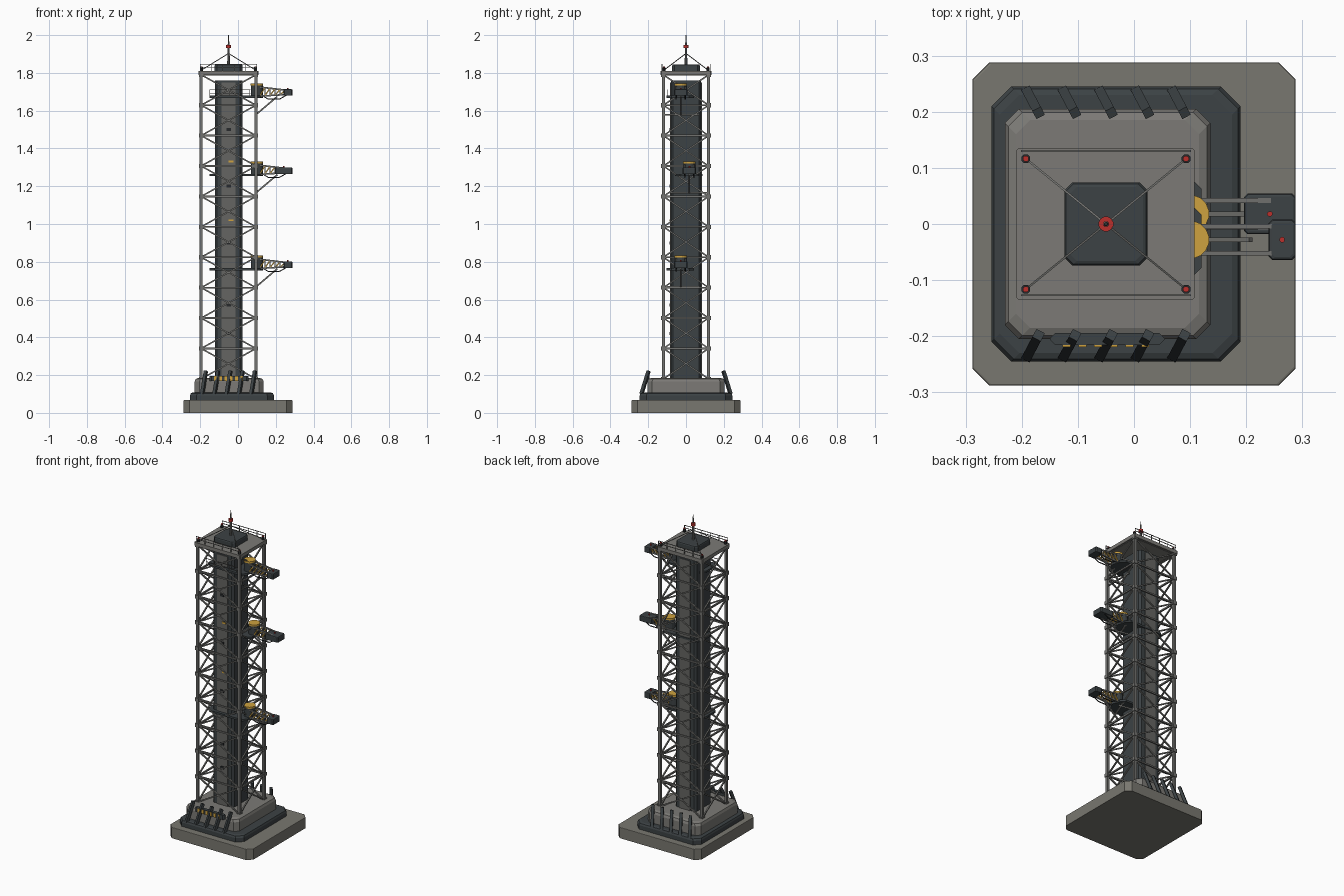
import bpy, bmesh, math
from mathutils import Vector, Matrix

cube = bpy.data.objects.get("Cube")
if cube:
    bpy.data.objects.remove(cube, do_unlink=True)


def material(name, r, g, b):
    m = bpy.data.materials.new(name)
    m.use_nodes = True
    m.diffuse_color = (r, g, b, 1)
    node = next(n for n in m.node_tree.nodes if n.type == 'BSDF_PRINCIPLED')
    node.inputs["Base Color"].default_value = (r, g, b, 1)
    node.inputs["Roughness"].default_value = 0.8
    return m


CONCRETE = material("concrete", 0.19, 0.185, 0.16)
PLATE = material("plate grey", 0.2, 0.195, 0.18)
STEEL = material("steel grey", 0.17, 0.17, 0.16)
PANEL = material("panel grey", 0.13, 0.13, 0.122)
SLATE = material("dark slate", 0.045, 0.054, 0.058)
BLACK = material("near black", 0.02, 0.023, 0.025)
YELLOW = material("warning yellow", 0.62, 0.36, 0.05)
RED = material("lamp red", 0.5, 0.03, 0.025)


def finish(bm, name, mat):
    bmesh.ops.recalc_face_normals(bm, faces=bm.faces)
    mesh = bpy.data.meshes.new(name)
    bm.to_mesh(mesh)
    bm.free()
    mesh.materials.append(mat)
    ob = bpy.data.objects.new(name, mesh)
    bpy.context.collection.objects.link(ob)
    return ob


def box(bm, x, y, z):
    """Box from (min, max) pairs."""
    size = Vector((x[1] - x[0], y[1] - y[0], z[1] - z[0]))
    mid = Vector((sum(x), sum(y), sum(z))) / 2
    bmesh.ops.create_cube(bm, size=1, matrix=Matrix.Translation(mid) @ Matrix.Diagonal(size.to_4d()))


def rod(bm, a, b, r, sides=4, r2=None):
    """Straight bar between two points."""
    a, b = Vector(a), Vector(b)
    turn = (b - a).to_track_quat('Z', 'Y').to_matrix().to_4x4()
    bmesh.ops.create_cone(bm, cap_ends=True, segments=sides, radius1=r, radius2=r if r2 is None else r2,
                          depth=(b - a).length,
                          matrix=Matrix.Translation((a + b) / 2) @ turn @ Matrix.Rotation(math.pi / sides, 4, 'Z'))


def block(bm, x, y, z, cut, bevel=0.0):
    """Cut-corner slab whose top edge is bevelled."""
    rings = []
    for height, inset in ((z[0], 0), (z[1] - bevel, 0), (z[1] - bevel * 0.3, bevel * 0.3), (z[1], bevel)):
        if bevel == 0 and len(rings) == 2:
            break
        hx, hy = (x[1] - x[0]) / 2 - inset, (y[1] - y[0]) / 2 - inset
        pts = []
        for sx, sy in ((1, 1), (-1, 1), (-1, -1), (1, -1)):
            pair = [(sx * hx, sy * (hy - cut)), (sx * (hx - cut), sy * hy)]
            pts += pair if sx * sy > 0 else pair[::-1]
        rings.append([bm.verts.new((sum(x) / 2 + px, sum(y) / 2 + py, height)) for px, py in pts])
    for low, high in zip(rings, rings[1:]):
        for i in range(8):
            j = (i + 1) % 8
            bm.faces.new((low[i], low[j], high[j], high[i]))
    bm.faces.new(rings[0][::-1])
    bm.faces.new(rings[-1])


def slab(name, mat, *args):
    bm = bmesh.new()
    block(bm, *args)
    return finish(bm, name, mat)


CX, HX, HY = -0.05, 0.145, 0.12
Z0, BAY, BAYS = 0.18, 0.161, 10
TOP = Z0 + BAY * BAYS
CORNERS = [(CX + HX, HY), (CX - HX, HY), (CX - HX, -HY), (CX + HX, -HY)]

# Stepped foundation
slab("ground_pad", CONCRETE, (-0.288, 0.288), (-0.288, 0.288), (0, 0.068), 0.03, 0.003)
slab("dark_plinth", SLATE, (-0.254, 0.19), (-0.245, 0.245), (0.068, 0.108), 0.035, 0.015)
slab("upper_plinth", PLATE, (-0.23, 0.136), (-0.205, 0.205), (0.105, 0.185), 0.025, 0.02)

# Leaning buttress posts on front and back
bm = bmesh.new()
for side in (-1, 1):
    for i in range(5):
        x = CX + (i - 2) * 0.065
        rod(bm, (x - 0.01, side * 0.236, 0.1), (x + 0.01, side * 0.198, 0.222), 0.012)
finish(bm, "buttress_posts", SLATE)

# Striped warning bar
slab("warning_bar", SLATE, (-0.15, 0.055), (-0.216, -0.194), (0.168, 0.196), 0.01)
bm = bmesh.new()
for i in range(6):
    x = -0.127 + i * 0.028
    box(bm, (x, x + 0.014), (-0.219, -0.215), (0.17, 0.194))
finish(bm, "warning_stripes", YELLOW)

# Central core with front and back panels
slab("core_shaft", SLATE, (CX - 0.073, CX + 0.073), (-0.08, 0.08), (0.18, 1.76), 0.012)
bm = bmesh.new()
for s in (-1, 1):
    box(bm, (CX - 0.037, CX + 0.037), (s * 0.081 - 0.003, s * 0.081 + 0.003), (0.185, 1.75))
finish(bm, "core_panels", PANEL)
bm = bmesh.new()
for z in (0.42, 0.57, 0.9, 1.2, 1.5):
    box(bm, (CX - 0.012, CX + 0.012), (-0.088, -0.08), (z - 0.008, z + 0.008))
finish(bm, "core_hatches", BLACK)
bm = bmesh.new()
for z in (1.02, 1.33):
    box(bm, (CX, CX + 0.025), (-0.088, -0.08), (z - 0.005, z + 0.005))
finish(bm, "core_labels", YELLOW)

# Lattice tower: legs, joints, rings and cross braces
legs, joints, rings, braces = (bmesh.new() for _ in range(4))
for k, (x, y) in enumerate(CORNERS):
    nx, ny = CORNERS[(k + 1) % 4]
    box(legs, (x - 0.008, x + 0.008), (y - 0.008, y + 0.008), (0.16, TOP + 0.005))
    for i in range(BAYS + 1):
        z = Z0 + i * BAY
        box(joints, (x - 0.012, x + 0.012), (y - 0.012, y + 0.012), (z - 0.011, z + 0.011))
        rod(rings, (x, y, z), (nx, ny, z), 0.0065)
        if i < BAYS:
            rod(braces, (x, y, z), (nx, ny, z + BAY), 0.0055)
            rod(braces, (nx, ny, z), (x, y, z + BAY), 0.0055)
finish(legs, "tower_legs", STEEL)
finish(joints, "leg_joints", STEEL)
finish(rings, "tower_rings", STEEL)
finish(braces, "cross_braces", STEEL)

# Roof deck and equipment housing
slab("roof_deck", PLATE, (-0.21, 0.108), (-0.135, 0.135), (TOP - 0.002, 1.81), 0.004)
slab("roof_housing", SLATE, (CX - 0.074, CX + 0.074), (-0.074, 0.074), (1.81, 1.845), 0.014, 0.008)

# Railings along the front and back of the deck
bm = bmesh.new()
for y in (-0.127, 0.13):
    for z in (1.829, 1.845):
        rod(bm, (CX - 0.15, y, z), (CX + 0.15, y, z), 0.0022)
    for i in range(6):
        x = CX - 0.15 + i * 0.06
        rod(bm, (x, y, 1.81), (x, y, 1.845), 0.0022)
finish(bm, "roof_railings", STEEL)

# Mast, guy wires and lamps
bm = bmesh.new()
rod(bm, (CX, 0, 1.84), (CX, 0, 1.93), 0.008, 8, 0.006)
rod(bm, (CX, 0, 1.93), (CX, 0, 2.0), 0.006, 8, 0.002)
finish(bm, "mast", STEEL)
wires, sockets, lamps = (bmesh.new() for _ in range(3))
rod(lamps, (CX, 0, 1.932), (CX, 0, 1.948), 0.0135, 12)
for x, y in CORNERS:
    x, y = CX + (x - CX) * 0.985, y * 0.97
    rod(wires, (x, y, 1.815), (CX, 0, 1.903), 0.0025)
    rod(sockets, (x, y, 1.808), (x, y, 1.828), 0.0085, 8)
    rod(lamps, (x, y, 1.826), (x, y, 1.834), 0.0055, 8)
finish(wires, "guy_wires", STEEL)
finish(sockets, "lamp_sockets", BLACK)

# Service arms on the left side, each with turntable, truss and end box
landings, drums, caps, chords, webs, struts, hoses = (bmesh.new() for _ in range(7))
tips = bmesh.new()
for z, y, tip in ((1.697, -0.028, 0.24), (1.283, 0.018, 0.196), (0.785, -0.028, 0.24)):
    floor = z - 0.03
    block(landings, (-0.15, 0.12), (y - 0.075, y + 0.07), (floor, floor + 0.012), 0.025)
    rod(drums, (0.1, y, floor), (0.1, y, z + 0.037), 0.033, 16)
    rod(caps, (0.1, y, z + 0.037), (0.1, y, z + 0.047), 0.034, 16)
    for s in (-1, 1):
        yy = y + s * 0.024
        low, high = Vector((0.115, yy, z - 0.02)), Vector((0.115, yy, z + 0.028))
        low2, high2 = Vector((0.25, yy, z - 0.012)), Vector((0.25, yy, z + 0.012))
        rod(chords, low, low2, 0.006)
        rod(chords, high, high2, 0.006)
        for i in range(5):
            rod(webs, low.lerp(low2, i / 5), high.lerp(high2, (i + 1) / 5), 0.0045)
            rod(chords, low.lerp(low2, i / 5), high.lerp(high2, i / 5), 0.0035)
        # sagging hose under the arm
        path = [(0.13, yy, z - 0.018), (0.16, yy, z - 0.036), (0.22, yy, z - 0.036), (0.265, yy, z - 0.01)]
        for a, b in zip(path, path[1:]):
            rod(hoses, a, b, 0.003, 6)
    block(tips, (tip, 0.288), (y - 0.036, y + 0.036), (z - 0.017, z + 0.017), 0.006, 0.005)
    rod(lamps, (tip / 2 + 0.144, y, z + 0.015), (tip / 2 + 0.144, y, z + 0.024), 0.005, 8)
    rod(struts, (0.095, y, z - 0.118), (0.208, y, z - 0.022), 0.006)
    rod(struts, (0.095, y - 0.1, z - 0.118), (0.095, y + 0.1, z - 0.118), 0.005)

# Guard rail on the highest landing
bm = bmesh.new()
for h in (1.69, 1.71):
    rod(bm, (-0.15, -0.1, h), (0.065, -0.1, h), 0.002)
for i in range(5):
    x = -0.15 + i * 0.053
    rod(bm, (x, -0.1, 1.67), (x, -0.1, 1.71), 0.002)
finish(bm, "landing_rail", STEEL)

finish(landings, "arm_landings", SLATE)
finish(drums, "arm_turntables", SLATE)
finish(caps, "turntable_caps", YELLOW)
finish(chords, "arm_chords", STEEL)
finish(webs, "arm_webs", YELLOW)
finish(struts, "arm_struts", STEEL)
finish(hoses, "arm_hoses", BLACK)
finish(tips, "arm_end_boxes", SLATE)
finish(lamps, "warning_lamps", RED)
